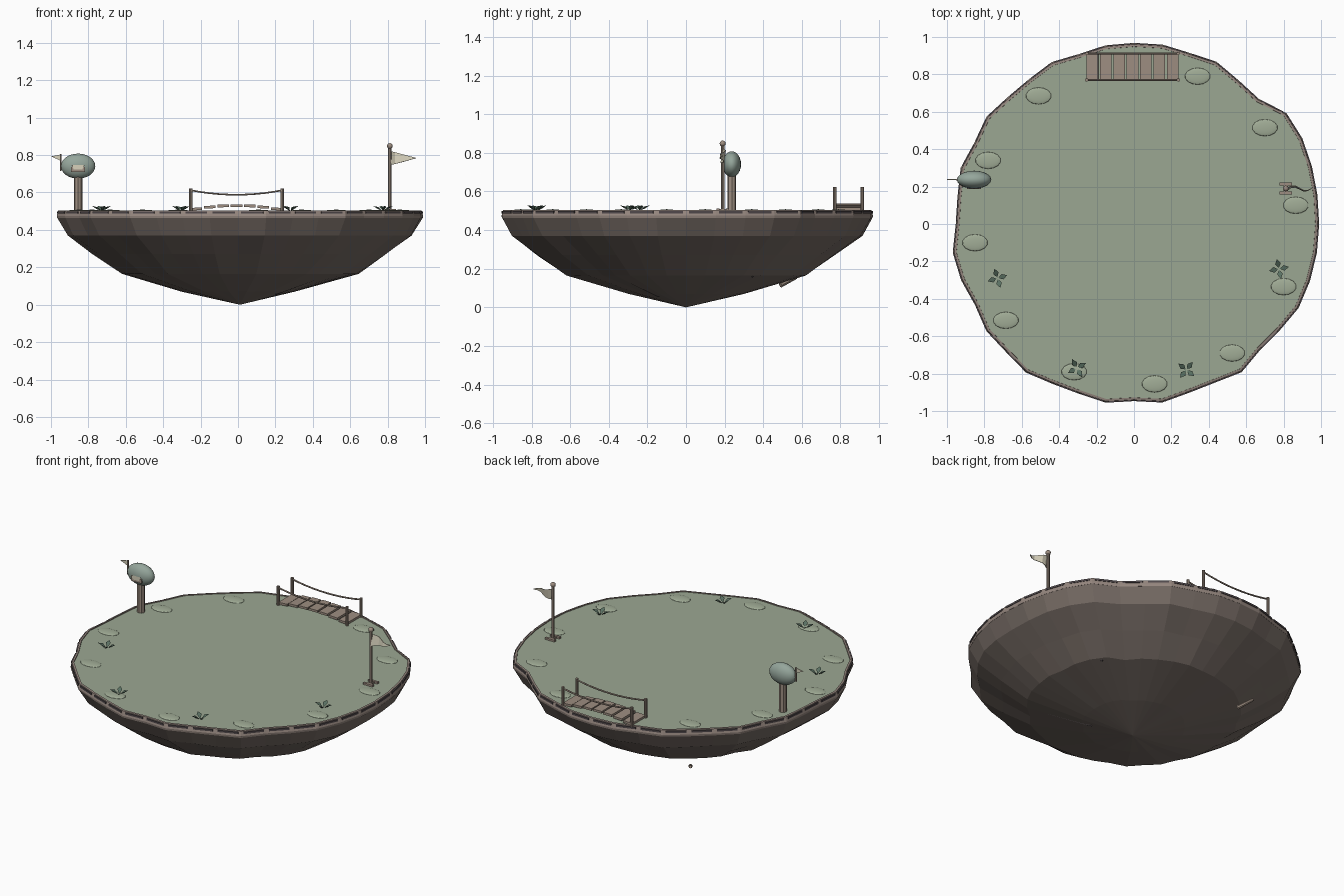
import bpy, bmesh, math, random
from mathutils import Vector, Matrix

if "Cube" in bpy.data.objects:
    bpy.data.objects.remove(bpy.data.objects["Cube"])

random.seed(4)


def material(name, r, g, b):
    m = bpy.data.materials.new(name)
    m.diffuse_color = (r, g, b, 1)
    m.use_nodes = True
    m.node_tree.nodes["Principled BSDF"].inputs["Base Color"].default_value = m.diffuse_color
    return m


GRASS = material("grass", .33, .39, .29)
MOUND = material("mound_green", .36, .42, .31)
SOIL = material("soil", .19, .155, .135)
RIM = material("rim_brown", .30, .24, .21)
DARK = material("dark_brown", .08, .065, .07)
WOOD = material("wood", .34, .27, .22)
LEAF = material("leaf_green", .10, .16, .12)
SAGE = material("sage", .30, .38, .33)
CREAM = material("cream", .68, .64, .50)


def mesh_object(name, verts, faces, mat):
    me = bpy.data.meshes.new(name)
    me.from_pydata([tuple(v) for v in verts], [], faces)
    bm = bmesh.new()
    bm.from_mesh(me)
    bmesh.ops.recalc_face_normals(bm, faces=bm.faces)
    bm.to_mesh(me)
    bm.free()
    me.materials.append(mat)
    ob = bpy.data.objects.new(name, me)
    bpy.context.collection.objects.link(ob)
    return ob


def box(name, loc, size, mat, rot=(0, 0, 0)):
    x, y, z = (s / 2 for s in size)
    v = [(a, b, c) for a in (-x, x) for b in (-y, y) for c in (-z, z)]
    f = [(0, 1, 3, 2), (4, 6, 7, 5), (0, 4, 5, 1), (2, 3, 7, 6), (0, 2, 6, 4), (1, 5, 7, 3)]
    ob = mesh_object(name, v, f, mat)
    ob.location, ob.rotation_euler = loc, rot
    return ob


def rod(name, a, b, r, mat, r2=None, sides=8):
    a, b = Vector(a), Vector(b)
    bpy.ops.mesh.primitive_cone_add(vertices=sides, radius1=r, radius2=r if r2 is None else r2,
                                    depth=(b - a).length, location=(a + b) / 2)
    ob = bpy.context.object
    ob.name = name
    ob.rotation_euler = (b - a).to_track_quat('Z', 'Y').to_euler()
    ob.data.materials.append(mat)
    return ob


def ball(name, loc, scale, mat, seg=16, rings=10, smooth=True):
    bpy.ops.mesh.primitive_uv_sphere_add(segments=seg, ring_count=rings, radius=1, location=loc)
    ob = bpy.context.object
    ob.name, ob.scale = name, scale
    ob.data.materials.append(mat)
    if smooth:
        bpy.ops.object.shade_smooth()
    return ob


# Island outline: one radius every 9 degrees
RADII = [.99, .993, 1.0, 1.01, 1.008, .945, .95, .973, .962, .971,
         .968, .967, .955, .971, .956, .957, .975, .958, .974, .955,
         .953, .981, .972, .954, .975, .968, .982, .959, .954, .967,
         .947, .966, .949, .952, .979, .953, .965, .988, .989, .99]
N = len(RADII)


def ring(scale, z, jitter=0):
    pts = []
    for i, r in enumerate(RADII):
        q = scale * r * (1 + random.uniform(-jitter, jitter))
        a = math.tau * i / N
        pts.append(Vector((q * math.cos(a), q * math.sin(a), z)))
    return pts


def loft(name, rings, mat, closed=False, tip=None):
    verts = [p for r in rings for p in r]
    faces = []
    n = len(rings)
    for k in range(n if closed else n - 1):
        for i in range(N):
            j, m = (i + 1) % N, (k + 1) % n
            faces.append((k * N + i, k * N + j, m * N + j, m * N + i))
    if tip:
        verts.append(Vector(tip))
        faces += [((n - 1) * N + i, (n - 1) * N + (i + 1) % N, n * N) for i in range(N)]
    return mesh_object(name, verts, faces, mat)


# Rocky underside, rim band and grass cap
loft("island_soil", [ring(.985, .49), ring(.998, .465), ring(.945, .37, .008), ring(.80, .27, .012),
                     ring(.645, .165, .012), ring(.31, .07, .012)], SOIL, tip=(.01, 0, 0))
loft("island_rim", [ring(.98, .505), ring(.992, .503), ring(1, .475), ring(.998, .463), ring(.975, .463)],
     RIM, closed=True)
mesh_object("grass_top", ring(.984, .5), [tuple(range(N))], GRASS)

# Dark dashes set into the rim
edge = ring(.994, .493)
for i in range(N):
    a, b = edge[i], edge[(i + 1) % N]
    d = b - a
    box("rim_dash", (a + b) / 2, (d.length * .8, .012, .012), DARK, (0, 0, math.atan2(d.y, d.x)))

# Roots on the underside
rod("root_stub", (-.375, .49, .115), (-.43, .57, .155), .013, WOOD, .009)
rod("root_side", (.53, .34, .16), (.60, .48, .28), .008, DARK, .004, 6)
rod("root_front", (.20, -.14, .06), (.41, -.30, .135), .008, DARK, .004, 6)

# Low grass mounds
for x, y in [(-.51, .685), (-.78, .34), (-.85, -.10), (-.685, -.515), (-.32, -.79), (.11, -.855),
             (.525, -.69), (.80, -.335), (.865, .10), (.70, .515), (.34, .79)]:
    ball("grass_mound", (x, y, .5), (.068, .045, .008), MOUND, 14, 8)

# Small plants made of folded diamond leaves
for x, y, t in [(-.73, -.29, .3), (-.305, -.77, .5), (.28, -.78, .9), (.775, -.24, .2)]:
    for k in range(4):
        m = Matrix.Translation((x, y, .5)) @ Matrix.Rotation(t + k * math.pi / 2, 4, 'Z')
        pts = [(.004, 0, .002), (.028, .015, .022), (.054, 0, .028), (.028, -.015, .022),
               (.028, 0, .012)]
        mesh_object("plant_leaf", [m @ Vector(p) for p in pts],
                    [(0, 4, 1), (1, 4, 2), (2, 4, 3), (3, 4, 0), (0, 1, 2, 3)], LEAF)

# Footbridge: arched planks, corner posts, sagging ropes
BX = -.008
for k in range(-3, 4):
    box("bridge_plank", (BX + k * .0715, .842, .53 - .018 * (k / 3) ** 2), (.062, .14, .014), WOOD,
        (0, k * .02, 0))
for y in (.77, .912):
    for s in (-1, 1):
        rod("bridge_post", (BX + s * .245, y, .495), (BX + s * .245, y, .622), .009, WOOD)
    cu = bpy.data.curves.new("bridge_rope", 'CURVE')
    cu.dimensions, cu.bevel_depth, cu.bevel_resolution = '3D', .005, 1
    sp = cu.splines.new('POLY')
    sp.points.add(10)
    for i, p in enumerate(sp.points):
        u = i / 5 - 1
        p.co = (BX + u * .245, y, .588 + .024 * u * u, 1)
    cu.materials.append(WOOD)
    bpy.context.collection.objects.link(bpy.data.objects.new("bridge_rope", cu))

# Letter box on a post with slot, envelope and signal flag
MX, MY = -.855, .237
rod("box_post", (MX, MY, .495), (MX, MY, .70), .023, WOOD)
ball("letter_box", (MX, MY, .741), (.092, .048, .067), SAGE, 20, 12)
box("letter_slot", (MX, MY - .043, .722), (.075, .016, .026), WOOD)
mesh_object("envelope", [(MX - .036, MY - .053, .748), (MX + .036, MY - .053, .748),
                         (MX + .022, MY - .053, .722), (MX - .022, MY - .053, .722)],
            [(0, 1, 2, 3)], CREAM)
rod("signal_stem", (-.948, MY, .715), (-.948, MY, .805), .005, WOOD)
mesh_object("signal_flag", [(x, MY + y, z) for y in (-.003, .003)
                            for x, z in ((-.948, .803), (-.948, .77), (-1.0, .793))],
            [(0, 1, 2), (3, 5, 4), (0, 3, 4, 1), (1, 4, 5, 2), (2, 5, 3, 0)], CREAM)

# Flagpole with knob, rippled pennant and base bars
PX, PY = .812, .19
rod("flag_pole", (PX, PY, .495), (PX, PY, .842), .01, WOOD)
ball("pole_knob", (PX, PY, .848), (.016,) * 3, WOOD, 10, 6)
for s in (-1, 1):
    box("pole_base_bar", (PX, PY + s * .025, .505), (.066, .016, .014), WOOD)
box("pole_base_plate", (PX, PY, .503), (.025, .05, .012), WOOD)
verts, faces = [], []
for i in range(7):
    u = i / 6
    w = .036 * (1 - u) + .001
    y = PY + .014 * math.sin(u * math.tau)
    verts += [(PX + .006 + u * .134, y, .784 + w), (PX + .006 + u * .134, y - .012 * (1 - u), .784 - w)]
    if i:
        faces.append((2 * i - 2, 2 * i - 1, 2 * i + 1, 2 * i))
pennant = mesh_object("pennant", verts, faces, CREAM)
pennant.modifiers.new("thickness", 'SOLIDIFY').thickness = .004
